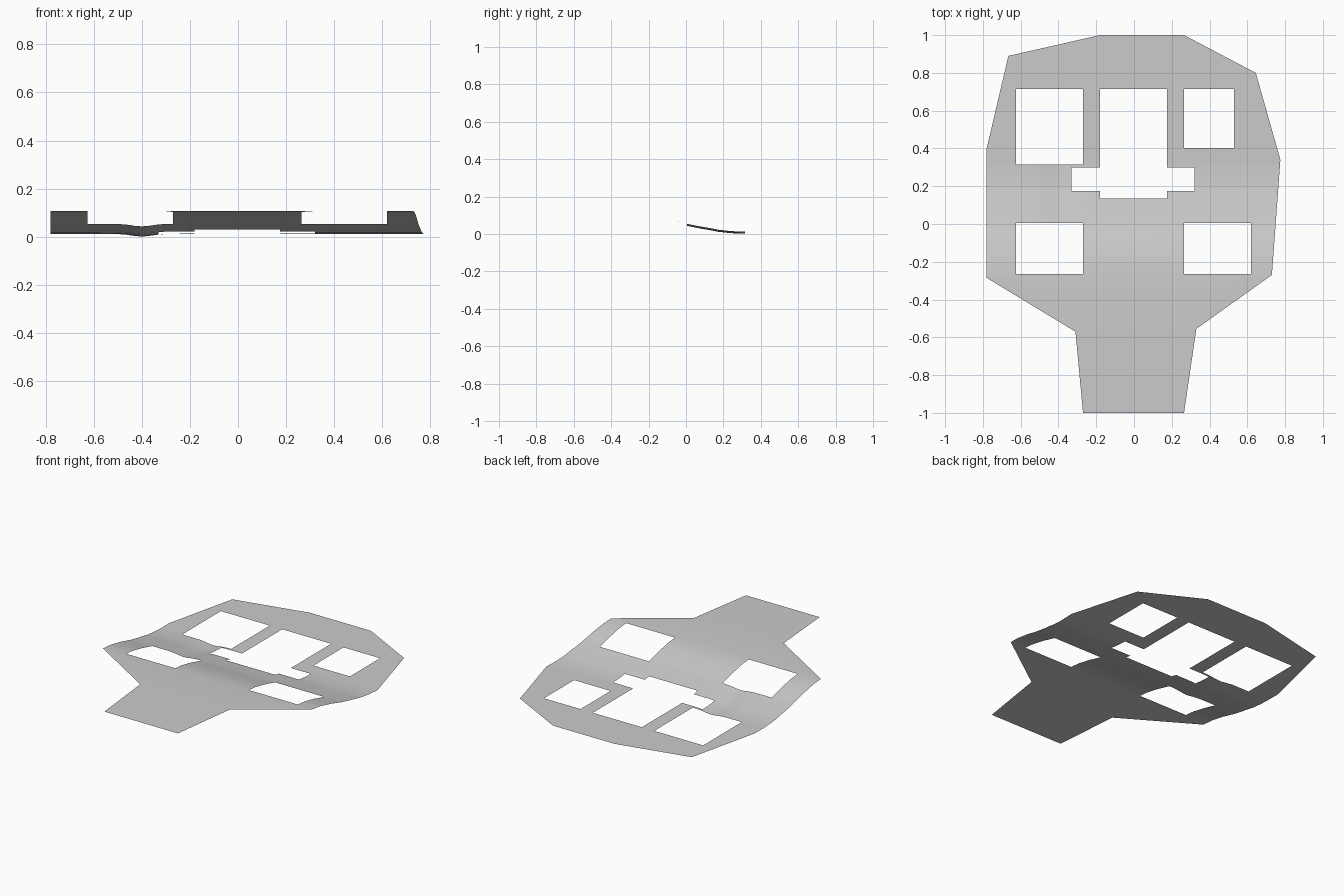
import bpy, bmesh, math
from mathutils import Vector

if "Cube" in bpy.data.objects:
    bpy.data.objects.remove(bpy.data.objects["Cube"])

# Outline of the sheet, split at the neck into two convex pieces
BODY = [(-0.18, 1), (0.265, 1), (0.645, 0.80), (0.775, 0.34), (0.73, -0.27),
        (0.33, -0.555), (-0.31, -0.57), (-0.78, -0.285), (-0.78, 0.40), (-0.665, 0.89)]
NECK = [(-0.31, -0.57), (0.33, -0.555), (0.265, -1), (-0.27, -1)]

# Openings: x0, x1, y0, y1
HOLES = [(-0.625, -0.27, 0.315, 0.715),    # back left
         (-0.18, 0.175, 0.135, 0.715),     # centre
         (-0.33, 0.32, 0.175, 0.298),      # centre crossbar
         (0.265, 0.53, 0.403, 0.715),      # back right
         (-0.625, -0.27, -0.265, 0.005),   # front left
         (0.265, 0.62, -0.265, 0.005)]     # front right

# Height of the sheet along y
PROFILE = [(-1, 0.103), (-0.6, 0.107), (-0.27, 0.107), (-0.2, 0.101), (-0.1, 0.081),
           (0, 0.055), (0.07, 0.041), (0.135, 0.030), (0.175, 0.022), (0.24, 0.015),
           (0.31, 0.012), (1, 0.012)]


def height(x, y):
    z = PROFILE[-1][1]
    for (y0, z0), (y1, z1) in zip(PROFILE, PROFILE[1:]):
        if y <= y1:
            z = z0 + (z1 - z0) * max(0, y - y0) / (y1 - y0)
            break
    # shallow dent on the left between the openings
    fade = max(0, min(1, (y + 0.15) / 0.15)) * max(0, min(1, (0.42 - y) / 0.10))
    return z - 0.011 * fade * math.exp(-((x + 0.40) / 0.06) ** 2)


bm = bmesh.new()
for piece in (BODY, NECK):
    bm.faces.new([bm.verts.new((x, y, 0)) for x, y in reversed(piece)])
bmesh.ops.remove_doubles(bm, verts=bm.verts[:], dist=1e-4)

# Cut lines along every opening edge, profile step and through the dent
xs = {v for h in HOLES for v in h[:2]} | {-0.54, -0.50, -0.46, -0.43, -0.40, -0.37, -0.30}
ys = {v for h in HOLES for v in h[2:]} | {p[0] for p in PROFILE[1:-1]}
ys |= {-0.235, -0.15, -0.05, 0.035, 0.105, 0.36, 0.42}
for axis, values in ((0, xs), (1, ys)):
    for value in sorted(values):
        point, normal = Vector(), Vector()
        point[axis], normal[axis] = value, 1
        bmesh.ops.bisect_plane(bm, geom=bm.verts[:] + bm.edges[:] + bm.faces[:],
                               plane_co=point, plane_no=normal, dist=1e-5)

# Remove the openings
gone = []
for f in bm.faces:
    c = f.calc_center_median()
    if any(x0 < c.x < x1 and y0 < c.y < y1 for x0, x1, y0, y1 in HOLES):
        gone.append(f)
bmesh.ops.delete(bm, geom=gone, context='FACES')

# Bend the sheet, keep its face upward
for v in bm.verts:
    v.co.z = height(v.co.x, v.co.y)
bm.normal_update()
for f in bm.faces:
    if f.normal.z < 0:
        f.normal_flip()
    f.smooth = True

mesh = bpy.data.meshes.new("bent_sheet")
bm.to_mesh(mesh)
bm.free()
grey = bpy.data.materials.new("plain grey")
grey.diffuse_color = (0.6, 0.6, 0.6, 1)
grey.use_nodes = True
grey.node_tree.nodes["Principled BSDF"].inputs["Base Color"].default_value = grey.diffuse_color
mesh.materials.append(grey)
sheet = bpy.data.objects.new("bent_sheet", mesh)
bpy.context.collection.objects.link(sheet)
